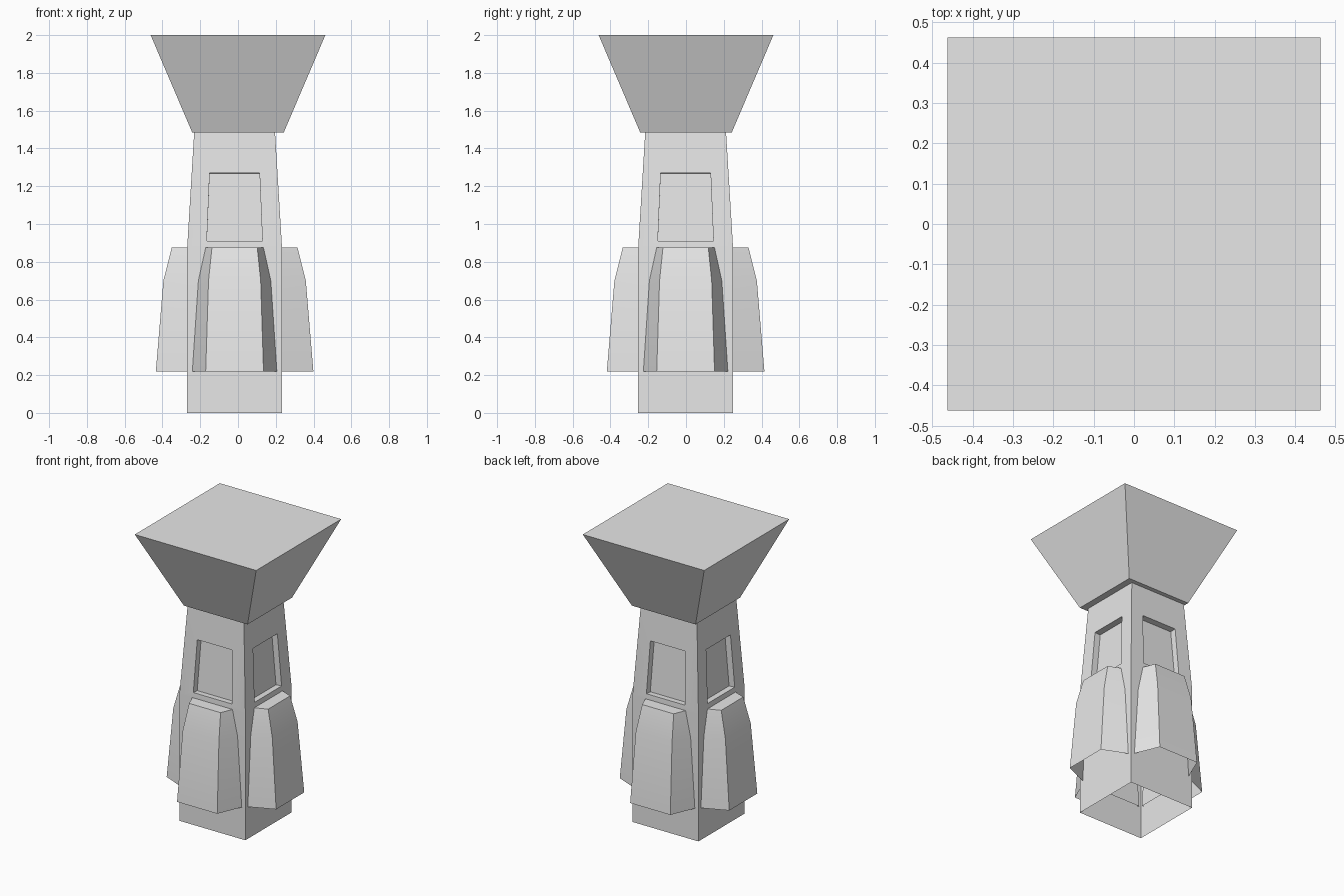
import bpy, bmesh, math
from mathutils import Matrix, Vector

old = bpy.data.objects.get("Cube")
if old:
    bpy.data.objects.remove(old, do_unlink=True)

# One plain grey for the whole model
grey = bpy.data.materials.new("light_grey")
grey.use_nodes = True
GREY = (0.8, 0.8, 0.8, 1)
grey.diffuse_color = GREY
grey.node_tree.nodes["Principled BSDF"].inputs["Base Color"].default_value = GREY

CENTRE = Vector((-0.018, -0.002, 0))   # the shaft sits slightly off the cap's centre


def loft(bm, rings, bottom=True, top=True):
    """Join four-point rings from the bottom up; return the side faces."""
    loops = [[bm.verts.new(p) for p in ring] for ring in rings]
    sides = []
    for low, high in zip(loops, loops[1:]):
        for i in range(4):
            j = (i + 1) % 4
            sides.append(bm.faces.new((low[i], low[j], high[j], high[i])))
    if bottom:
        bm.faces.new(loops[0][::-1])
    if top:
        bm.faces.new(loops[-1])
    return sides


def square(half, z):
    return [(-half, -half, z), (half, -half, z), (half, half, z), (-half, half, z)]


def finish(bm, name, location, turn=0.0):
    bm.transform(Matrix.Rotation(turn, 4, 'Z'))
    mesh = bpy.data.meshes.new(name)
    bm.to_mesh(mesh)
    bm.free()
    mesh.materials.append(grey)
    obj = bpy.data.objects.new(name, mesh)
    obj.location = location
    bpy.context.collection.objects.link(obj)
    bpy.ops.object.select_all(action='DESELECT')
    obj.select_set(True)
    bpy.context.view_layer.objects.active = obj
    bpy.ops.object.shade_smooth_by_angle(angle=math.radians(30))


def extrude_face(bm, face):
    return bmesh.ops.extrude_discrete_faces(bm, faces=[face])["faces"][0]


# Shaft: straight below, tapered above, open underneath
SHOULDER, NECK = 0.875, 1.485
HALF_LOW, HALF_TOP = 0.251, 0.214
RECESS_DEPTH = 0.043
bm = bmesh.new()
walls = loft(bm, [square(HALF_LOW, 0), square(HALF_LOW, SHOULDER), square(HALF_TOP, NECK)],
             bottom=False)

# Sunken panel in each tapered wall
for wall in walls[4:]:
    normal = wall.normal.copy()
    wall.normal_update()
    normal = wall.normal.copy()
    out = Vector((normal.x, normal.y, 0)).normalized()
    side = Vector((-out.y, out.x, 0))
    rim = extrude_face(bm, wall)
    middle = (SHOULDER + NECK) / 2
    for v in rim.verts:
        sign = 1 if v.co.dot(side) > 0 else -1
        z, half = (1.27, 0.132) if v.co.z > middle else (0.91, 0.147)
        t = (z - SHOULDER) / (NECK - SHOULDER)
        distance = HALF_LOW + (HALF_TOP - HALF_LOW) * t
        v.co = out * distance + side * (sign * half) + Vector((0, 0, z))
    floor = extrude_face(bm, rim)
    for v in floor.verts:
        v.co -= normal * RECESS_DEPTH
finish(bm, "shaft", CENTRE)

# Buttresses: height, reach, half width outside, half width at the shaft
BUTTRESS = [(0.22, 0.417, 0.153, 0.228),
            (0.70, 0.377, 0.138, 0.196),
            (0.875, 0.333, 0.12, 0.157)]
BACK = 0.241
for k, place in enumerate(("front", "left", "back", "right")):
    bm = bmesh.new()
    rings = [[(-inner, -BACK, z), (-outer, -reach, z), (outer, -reach, z), (inner, -BACK, z)]
             for z, reach, outer, inner in BUTTRESS]
    loft(bm, rings, bottom=False)
    finish(bm, place + "_buttress", CENTRE, k * math.pi / 2)

# Flared cap
bm = bmesh.new()
loft(bm, [square(0.2425, NECK), square(0.4625, 2.0)])
finish(bm, "flared_cap", (0, 0, 0))
